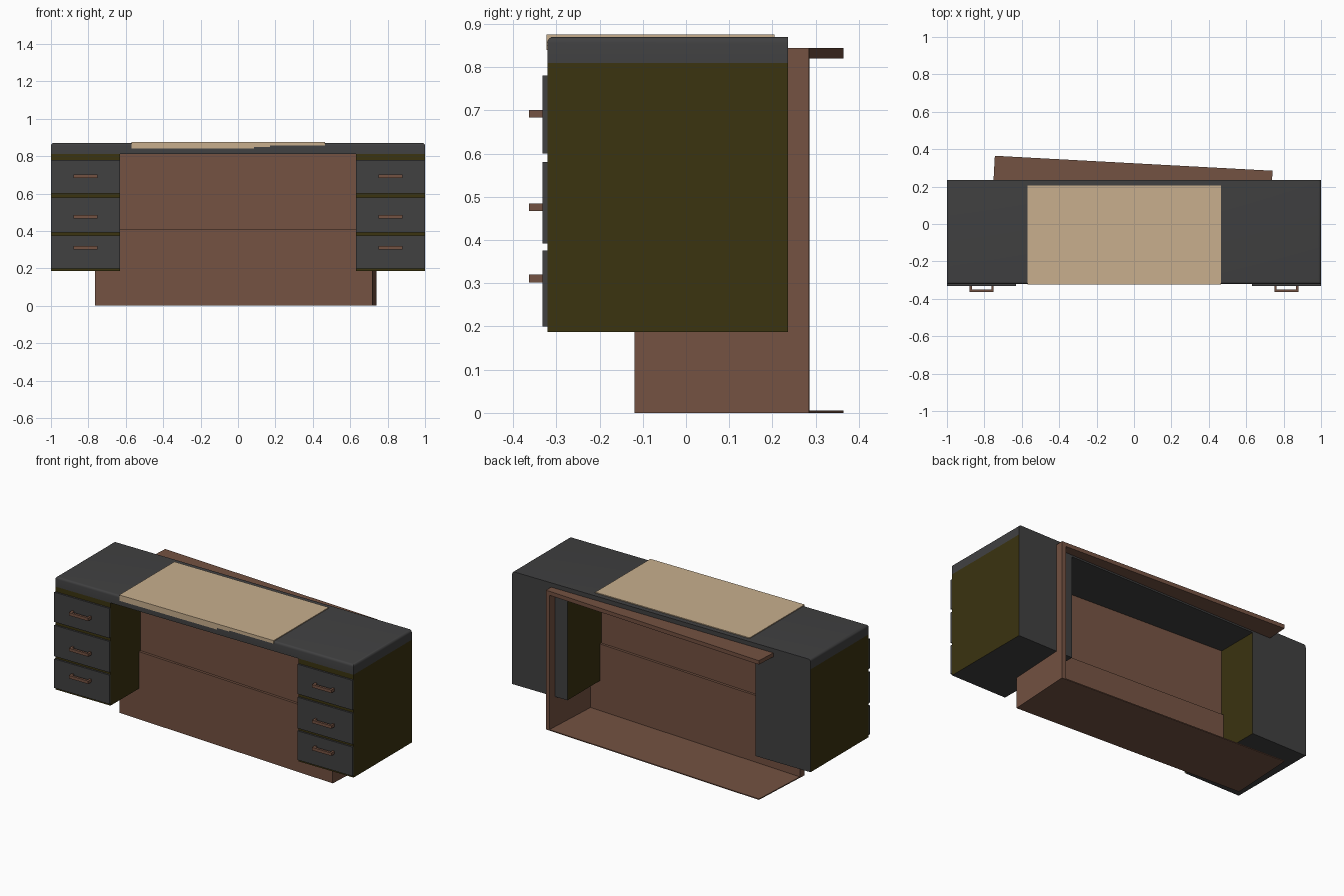
import bpy, bmesh, math
from mathutils import Matrix, Vector

old = bpy.data.objects.get("Cube")
if old:
    bpy.data.objects.remove(old, do_unlink=True)


def material(name, rgb):
    m = bpy.data.materials.new(name)
    m.use_nodes = True
    m.diffuse_color = (*rgb, 1)
    m.node_tree.nodes["Principled BSDF"].inputs["Base Color"].default_value = (*rgb, 1)
    return m


grey = material("charcoal grey", (0.052, 0.052, 0.053))
olive = material("dark olive", (0.043, 0.033, 0.005))
brown = material("walnut brown", (0.174, 0.084, 0.054))
tan = material("pale tan", (0.578, 0.429, 0.270))


def box(name, x, y, z, mats, matrix=Matrix(), rule=None, bevel=None):
    """Box from (min, max) ranges; rule picks a material slot from the face normal."""
    bm = bmesh.new()
    bmesh.ops.create_cube(bm, size=1)
    for v in bm.verts:
        v.co = Vector([(r[0] + r[1]) / 2 + c * (r[1] - r[0])
                       for c, r in zip(v.co, (x, y, z))])
    bm.normal_update()
    if rule:
        for f in bm.faces:
            f.material_index = rule(f.normal)
    if bevel:
        edges = [e for e in bm.edges if bevel(e)]
        bmesh.ops.bevel(bm, geom=edges, offset=0.014, segments=4,
                        profile=0.5, affect='EDGES')
    bm.transform(matrix)
    me = bpy.data.meshes.new(name)
    bm.to_mesh(me)
    bm.free()
    for m in mats:
        me.materials.append(m)
    ob = bpy.data.objects.new(name, me)
    bpy.context.collection.objects.link(ob)
    return ob


# Desktop slab, rounded along the front and end top edges
BACK, FRONT, TOP, UNDER = 0.236, -0.321, 0.87, 0.81


def top_edge(e):
    mid = (e.verts[0].co + e.verts[1].co) / 2
    return mid.z > TOP - 0.001 and mid.y < BACK - 0.01


desktop = box("desktop", (-1, 1), (FRONT, BACK), (UNDER, TOP), [grey], bevel=top_edge)
bpy.context.view_layer.objects.active = desktop
desktop.select_set(True)
bpy.ops.object.shade_smooth_by_angle(angle=math.radians(35))
desktop.select_set(False)

# Desk mat with a shallow front lip that steps up to one side
box("desk_mat", (-0.57, 0.465), (-0.323, 0.205), (0.856, 0.875), [tan])
box("mat_lip", (-0.57, 0.085), (-0.323, -0.318), (0.84, 0.858), [tan])
box("mat_lip_step", (0.085, 0.17), (-0.323, -0.318), (0.85, 0.858), [tan])

# Drawer pedestals: olive sides and front, grey back and underside
DRAWERS = [(0.20, 0.376, 0.311), (0.392, 0.58, 0.476), (0.60, 0.78, 0.692)]


def carcass_slot(n):
    return 1 if n.y > 0.5 or abs(n.z) > 0.5 else 0


for side, sign in (("right", -1), ("left", 1)):
    def span(a, b):
        return tuple(sorted((a * sign, b * sign)))

    box(side + "_pedestal", span(0.63, 1), (FRONT, BACK), (0.187, UNDER),
        [olive, grey], rule=carcass_slot)
    for i, (low, high, grip) in enumerate(DRAWERS, 1):
        tag = f"{side}_drawer_{i}"
        box(tag + "_front", span(0.63, 1), (-0.332, FRONT), (low, high), [grey])
        # U-shaped pull handle
        z = (grip - 0.009, grip + 0.009)
        box(tag + "_handle_bar", span(0.75, 0.88), (-0.363, -0.349), z, [brown])
        for end, a in (("inner", 0.75), ("outer", 0.867)):
            box(f"{tag}_handle_{end}_post", span(a, a + 0.013), (-0.349, -0.332), z, [brown])

# Open-backed low cabinet, turned slightly beneath the desk
turn = Matrix.Translation((-0.0125, 0.1225, 0)) @ Matrix.Rotation(math.radians(-3.08), 4, 'Z')
W, D = 0.7435, 0.2025
box("cabinet_base", (-W, W), (-D, D), (0, 0.006), [brown], turn)
box("cabinet_top", (-W, W), (-D, D), (0.82, 0.844), [brown], turn)
box("cabinet_side", (W - 0.026, W), (-D + 0.008, D), (0.006, 0.82), [brown], turn)
box("cabinet_lower_panel", (-W, W), (-D, -D + 0.04), (0.006, 0.41), [brown], turn)
box("cabinet_upper_panel", (-W, W - 0.026), (-D + 0.015, -D + 0.025), (0.41, 0.82), [brown], turn)
